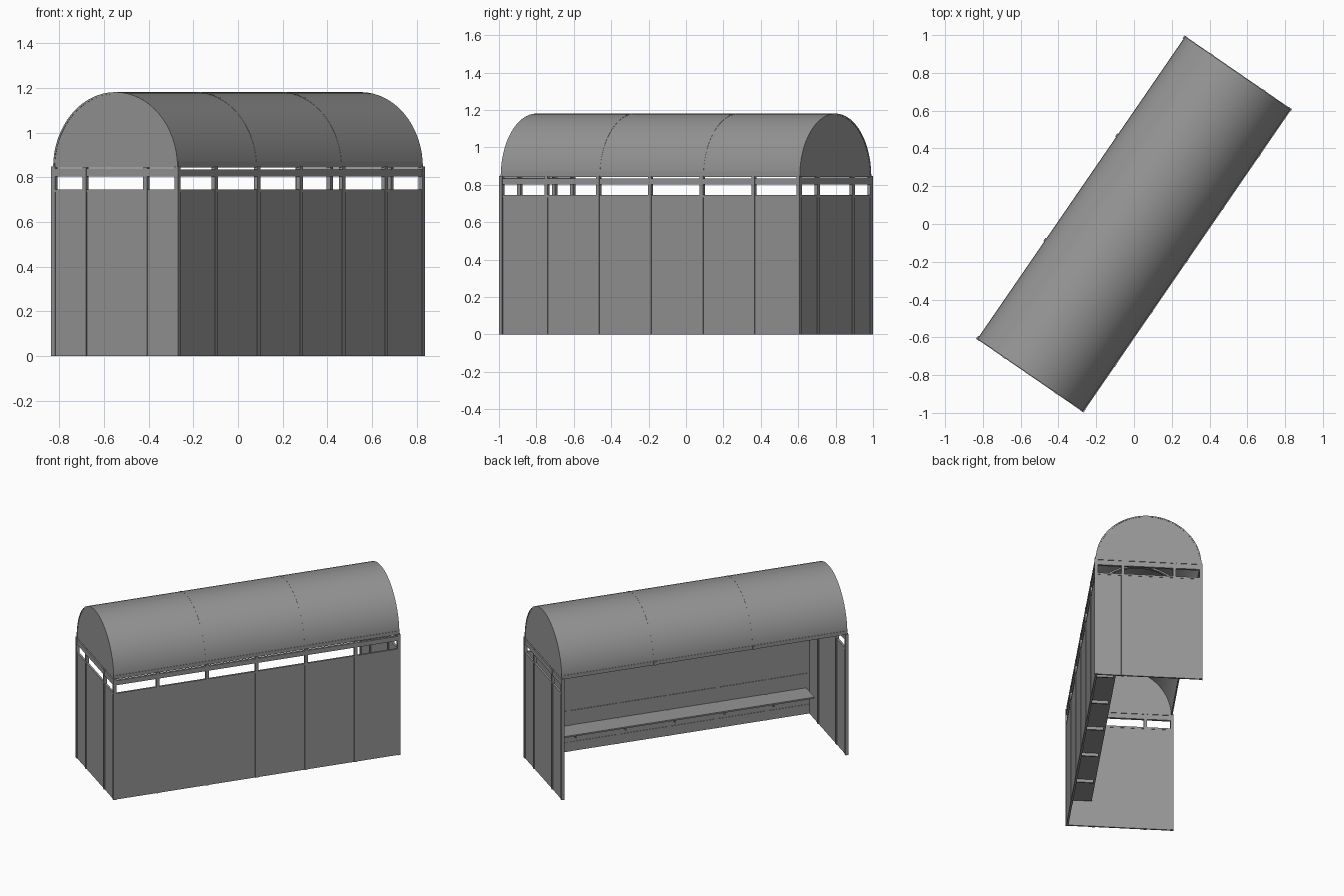
import bpy, bmesh, math
from mathutils import Matrix, Vector

if "Cube" in bpy.data.objects:
    bpy.data.objects.remove(bpy.data.objects["Cube"])

grey = bpy.data.materials.new("mid grey")
grey.use_nodes = True
grey.diffuse_color = (0.3, 0.3, 0.3, 1)
grey.node_tree.nodes["Principled BSDF"].inputs["Base Color"].default_value = (0.3, 0.3, 0.3, 1)

# The shelter is built along x with its closed side at -y, then turned
TURN = Matrix.Rotation(math.radians(55.5), 4, "Z")
L, W = 0.965, 0.335          # half length and half width to post centres
POST = 0.02
EAVE, RADIUS = 0.843, 0.338
BAY = 0.336


def finish(name, bm, smooth=False):
    bmesh.ops.recalc_face_normals(bm, faces=bm.faces)
    bm.transform(TURN)
    mesh = bpy.data.meshes.new(name)
    bm.to_mesh(mesh)
    bm.free()
    mesh.materials.append(grey)
    obj = bpy.data.objects.new(name, mesh)
    bpy.context.collection.objects.link(obj)
    if smooth:
        bpy.ops.object.select_all(action="DESELECT")
        obj.select_set(True)
        bpy.context.view_layer.objects.active = obj
        bpy.ops.object.shade_smooth_by_angle(angle=math.radians(30))
    return obj


def box(name, x0, x1, y0, y1, z0, z1):
    bm = bmesh.new()
    bmesh.ops.create_cube(bm, size=1)
    bmesh.ops.scale(bm, vec=(x1 - x0, y1 - y0, z1 - z0), verts=bm.verts)
    bmesh.ops.translate(bm, vec=((x0 + x1) / 2, (y0 + y1) / 2, (z0 + z1) / 2), verts=bm.verts)
    return finish(name, bm)


def post(name, x, y, top):
    h = POST / 2
    return box(name, x - h, x + h, y - h, y + h, 0, top)


def arch(name, x0, x1, outer, inner=0, steps=32):
    """Half-round profile extruded along x; a solid half disc when inner is 0."""
    def arc(r):
        return [(r * math.cos(math.pi * i / steps), EAVE + r * math.sin(math.pi * i / steps))
                for i in range(steps + 1)]
    profile = arc(outer) + (arc(inner)[::-1] if inner else [])
    bm = bmesh.new()
    face = bm.faces.new([bm.verts.new((x0, y, z)) for y, z in profile])
    ext = bmesh.ops.extrude_face_region(bm, geom=[face])
    moved = [v for v in ext["geom"] if isinstance(v, bmesh.types.BMVert)]
    bmesh.ops.translate(bm, vec=Vector((x1 - x0, 0, 0)), verts=moved)
    if not any(f.normal for f in bm.faces):
        bm.normal_update()
    return finish(name, bm, smooth=True)


# Long closed wall: panel, top rail, posts
T = 0.005
box("back_panel", -L, L, -W - T, -W + T, 0, 0.738)
box("back_panel_cap", -L, L, -W - 0.007, -W + 0.007, 0.733, 0.745)
box("back_top_rail", -L, L, -W - 0.008, -W + 0.008, 0.803, 0.835)
for i in range(-2, 3):
    post("back_post", i * BAY, -W, EAVE + 0.005)

# End walls, gables and corner posts
for s, side in ((-1, "right"), (1, "left")):
    x = s * L
    box(side + "_end_panel", x - T, x + T, -W, W, 0, 0.738)
    box(side + "_end_panel_cap", x - 0.007, x + 0.007, -W, W, 0.733, 0.745)
    box(side + "_end_top_rail", x - 0.008, x + 0.008, -W, W, 0.803, 0.838)
    for y in (-W, W):
        post(side + "_corner_post", x, y, EAVE + 0.005)
    for y in (-0.165, 0.165):
        post(side + "_end_post", x, y, EAVE)
    arch(side + "_gable", x - 0.003, x + 0.003, RADIUS - 0.006)

# Barrel roof in three sheets with ribs at the seams
edges = (-L - 0.005, -BAY, BAY, L + 0.005)
for x0, x1 in zip(edges, edges[1:]):
    arch("roof_sheet", x0, x1, RADIUS, RADIUS - 0.008)
for x in (-BAY, BAY):
    arch("roof_rib", x - 0.01, x + 0.01, RADIUS + 0.001, RADIUS - 0.018)
    box("eave_bracket", x - 0.01, x + 0.01, W - 0.02, W + 0.01, EAVE, EAVE + 0.027)
for y, name in ((-W, "back_eave_beam"), (W, "open_eave_beam")):
    box(name, -L, L, y - 0.004, y + 0.004, EAVE + 0.002, EAVE + 0.027)

# Bench on brackets, and the rail above it
box("bench_seat", -0.94, 0.94, -W + 0.005, -0.18, 0.172, 0.182)
for i in range(-2, 3):
    box("bench_bracket", i * BAY - 0.005, i * BAY + 0.005, -W, -0.195, 0.15, 0.173)
box("back_rest_rail", -L, L, -W, -W + 0.009, 0.25, 0.285)
box("back_kick_rail", -L, L, -W, -W + 0.008, 0, 0.065)
